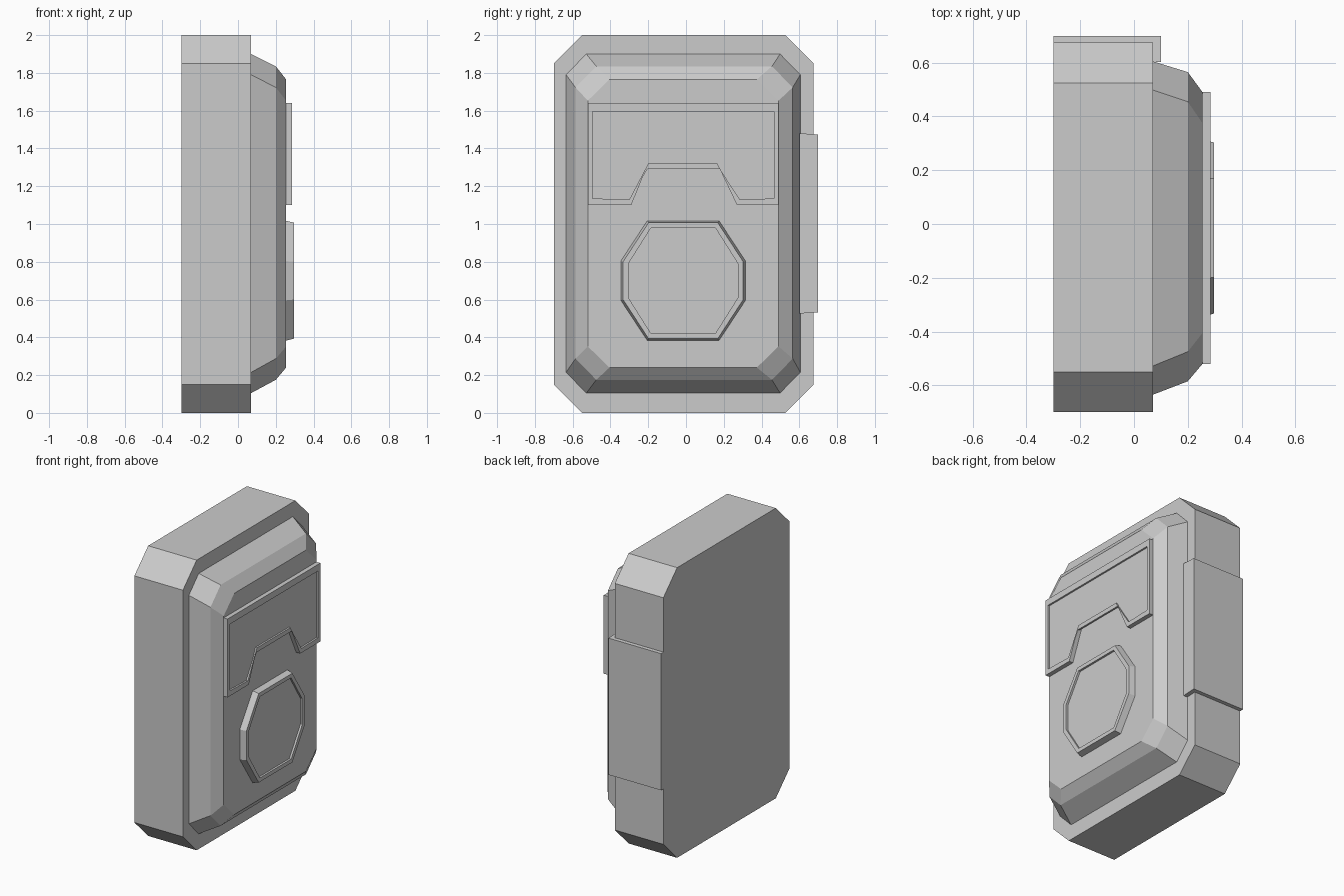
import bpy


def loft(name, rings, cap_first=True):
    """Skin a list of equal-length 3D rings and cap the ends."""
    n = len(rings[0])
    verts = [p for r in rings for p in r]
    faces = []
    for k in range(len(rings) - 1):
        a, b = k * n, (k + 1) * n
        faces += [(a + i, a + (i + 1) % n, b + (i + 1) % n, b + i) for i in range(n)]
    if cap_first:
        faces.append(tuple(reversed(range(n))))
    faces.append(tuple(range((len(rings) - 1) * n, len(rings) * n)))
    mesh = bpy.data.meshes.new(name)
    mesh.from_pydata(verts, [], faces)
    mesh.update()
    obj = bpy.data.objects.new(name, mesh)
    bpy.context.collection.objects.link(obj)
    return obj


def at_x(x, outline):
    return [(x, y, z) for y, z in outline]


def octagon(x, y0, y1, z0, z1, cy, cz):
    """Rectangle in the YZ plane with corners cut by cy and cz."""
    return at_x(x, [(y0 + cy, z0), (y1 - cy, z0), (y1, z0 + cz), (y1, z1 - cz),
                    (y1 - cy, z1), (y0 + cy, z1), (y0, z1 - cz), (y0, z0 + cz)])


# Case with stepped, sloping front
loft("case_body", [
    octagon(-0.30, -0.70, 0.675, 0.0, 2.0, 0.15, 0.15),
    octagon(0.07, -0.70, 0.675, 0.0, 2.0, 0.15, 0.15),
    octagon(0.07, -0.635, 0.605, 0.105, 1.90, 0.107, 0.11),
    octagon(0.20, -0.585, 0.565, 0.175, 1.835, 0.11, 0.112),
    octagon(0.255, -0.52, 0.49, 0.24, 1.765, 0.115, 0.112),
])

# Upper plate with notched lower edge and recessed panel
plate = [(-0.52, 1.10), (-0.29, 1.10), (-0.20, 1.32), (0.165, 1.32),
         (0.27, 1.10), (0.49, 1.10), (0.49, 1.64), (-0.52, 1.64)]
panel = [(-0.495, 1.135), (-0.30, 1.13), (-0.205, 1.29), (0.18, 1.29),
         (0.285, 1.13), (0.465, 1.135), (0.465, 1.595), (-0.495, 1.595)]
loft("upper_plate", [at_x(0.255, plate), at_x(0.285, plate),
                     at_x(0.285, panel), at_x(0.273, panel)], False)

# Octagonal dial with recessed face
loft("round_dial", [
    octagon(0.255, -0.345, 0.315, 0.383, 1.017, 0.14, 0.213),
    octagon(0.297, -0.333, 0.303, 0.393, 1.007, 0.135, 0.207),
    octagon(0.297, -0.305, 0.275, 0.42, 0.98, 0.12, 0.19),
    octagon(0.283, -0.305, 0.275, 0.42, 0.98, 0.12, 0.19),
], False)

# Side grip wrapping around the edge of the case
grip = [(-0.30, 0.675), (0.07, 0.675), (0.07, 0.602),
        (0.10, 0.602), (0.10, 0.70), (-0.30, 0.70)]
loft("side_grip", [[(x, y, 1.003 + s * (0.477 - 0.06 * (y - 0.6))) for x, y in grip]
                   for s in (-1, 1)])
